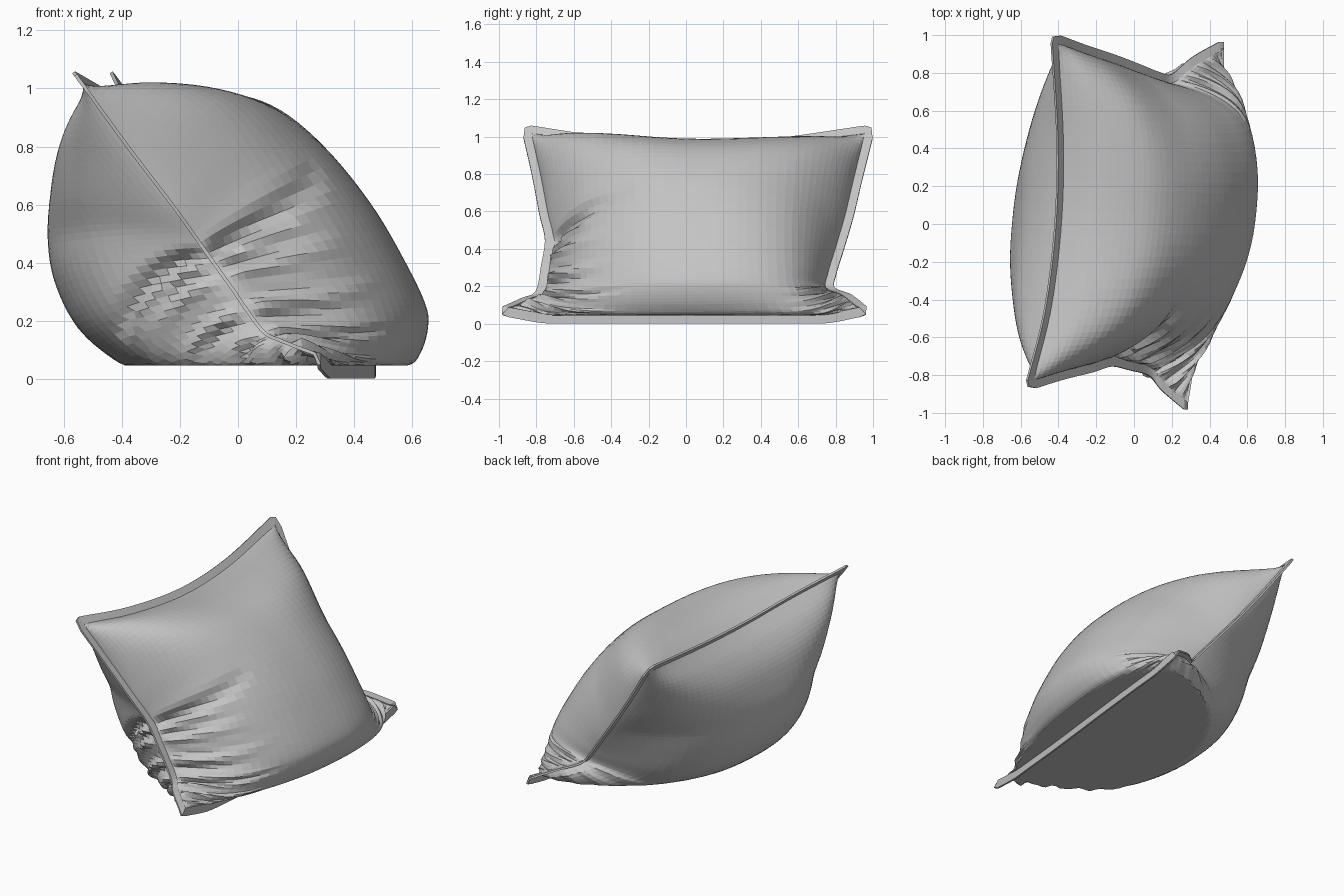
import bpy, bmesh, math
from mathutils import Vector

if "Cube" in bpy.data.objects:
    bpy.data.objects.remove(bpy.data.objects["Cube"], do_unlink=True)

NU, NV = 56, 46          # rows down the cushion, columns across it
FLOOR = 0.045            # height of the flattened underside

fabric = bpy.data.materials.new("grey_fabric")
fabric.use_nodes = True
GREY = (0.55, 0.55, 0.55, 1)
fabric.diffuse_color = GREY
fabric.node_tree.nodes["Principled BSDF"].inputs["Base Color"].default_value = GREY


def curve(points):
    """Smooth curve through points, evaluated from 0 to 1."""
    p = [Vector(q) for q in points]
    p = [2 * p[0] - p[1]] + p + [2 * p[-1] - p[-2]]
    n = len(p) - 3

    def at(t):
        k = min(int(t * n), n - 1)
        f = t * n - k
        a, b, c, d = p[k:k + 4]
        return 0.5 * (2 * b + (c - a) * f + (2 * a - 5 * b + 4 * c - d) * f ** 2
                      + (3 * b - a - 3 * c + d) * f ** 3)
    return at


# Seam edges
front = curve([(-.54, -.83, 1.02), (-.38, -.78, .80), (-.22, -.74, .59), (-.12, -.71, .45),
               (-.02, -.73, .31), (.08, -.76, .17), (.15, -.84, .13), (.28, -.95, .08)])
back = curve([(-.41, .96, 1.02), (-.25, .90, .78), (-.10, .85, .57), (.03, .80, .40),
              (.13, .76, .27), (.20, .75, .19), (.31, .84, .15), (.47, .93, .08)])
top = curve([(-.54, -.83, 1.02), (-.445, -.45, .965), (-.39, 0, .93), (-.38, .45, .95), (-.41, .96, 1.02)])
bottom = curve([(.28, -.95, .08), (.315, -.72, .045), (.35, -.36, .045), (.39, 0, .045),
                (.43, .36, .045), (.465, .72, .045), (.47, .93, .08)])

# Middle cross-sections of the two fabric panels, from top seam to bottom seam
upper = curve([(x, 0, z) for x, z in (
    (-.39, .93), (-.22, .985), (-.02, .98), (.14, .925), (.30, .79), (.45, .60),
    (.56, .41), (.63, .26), (.64, .18), (.61, .09), (.55, .04), (.39, .045))])
lower = curve([(x, 0, z) for x, z in (
    (-.39, .93), (-.51, .84), (-.59, .73), (-.635, .58), (-.645, .46), (-.62, .32),
    (-.55, .18), (-.45, .085), (-.33, .02), (-.10, -.06), (.15, -.04), (.39, .045))])


def sheet(u, s):
    """Surface spanning the four seam edges."""
    ruled = front(u).lerp(back(u), s) + top(s).lerp(bottom(s), u)
    return ruled - top(0).lerp(bottom(0), u).lerp(top(1).lerp(bottom(1), u), s)


def puff(u, s, side):
    """Share of the middle bulge left towards the side seams, fullest by the top seam."""
    k = min(1, u / 0.38)
    k = k * k * (3 - 2 * k)
    if side == 1:
        s **= 1 + 0.25 * u
    power = 5 - 2.5 * k
    root = 0.4 + 0.35 * k
    return max(0, 1 - abs(2 * s - 1) ** power) ** root


def param(j):
    """Columns gather towards the side seams."""
    return (1 + math.sin(math.pi * (j / NV - 0.5))) / 2


def wrinkle(u, s, side):
    """Puckers at the lower corners and one deep crease in front."""
    out = 0
    reach, shear = (0.28, 0.15) if side == 1 else (0.24, -0.9)
    reach += 0.05 * math.sin(u * 37)
    near = max(0, 1 - s / reach) * min(1, s / 0.02)
    if near:
        slant = u + s * shear
        out -= 0.055 * near ** 0.6 * math.exp(-((slant - 0.45) / 0.022) ** 2)
        if slant > 0.47 and u < 0.98:
            out += near * (0.018 * math.sin(slant * 72) + 0.009 * math.sin(slant * 121) + 0.008)
    near = max(0, 1 - (1 - s) / 0.22) * min(1, (1 - s) / 0.02)
    if near and 0.7 < u < 0.98:
        depth, swell = (0.016, 0) if side == 1 else (0.006, 0.035)
        out += near * (swell * math.sin(math.pi * (u - 0.7) / 0.28) + depth * math.sin(u * 95 + s * 8))
    return out


# Stuffed cushion: two panels joined at the seam
bm = bmesh.new()
verts = {}


def vert(i, j, side):
    on_seam = i in (0, NU) or j in (0, NV)
    key = (i, j, 0 if on_seam else side)
    if key not in verts:
        u, s = i / NU, param(j)
        co = sheet(u, s)
        if not on_seam:
            section = upper if side == 1 else lower
            co += (section(u) - sheet(u, 0.5)) * puff(u, s, side)
        verts[key] = bm.verts.new(co)
    return verts[key]


for side in (1, 2):
    for i in range(NU):
        for j in range(NV):
            bm.faces.new([vert(i, j, side), vert(i + 1, j, side),
                          vert(i + 1, j + 1, side), vert(i, j + 1, side)])
bmesh.ops.recalc_face_normals(bm, faces=bm.faces)
bm.normal_update()
normals = {key: v.normal.copy() for key, v in verts.items()}
for (i, j, side), v in verts.items():
    if side:
        v.co += normals[i, j, side] * wrinkle(i / NU, param(j), side)
    v.co.z = max(v.co.z, FLOOR)


def finish(name, bm):
    mesh = bpy.data.meshes.new(name)
    bm.to_mesh(mesh)
    bm.free()
    mesh.materials.append(fabric)
    obj = bpy.data.objects.new(name, mesh)
    bpy.context.collection.objects.link(obj)
    return obj


# Flat welt running round the seam
loop = ([(0, j) for j in range(NV)] + [(i, NV) for i in range(NU)]
        + [(NU, j) for j in range(NV, 0, -1)] + [(i, 0) for i in range(NU, 0, -1)])
seam = [verts[i, j, 0].co.copy() for i, j in loop]
outward = []
for i, j in loop:
    d = Vector((0, 0, 0))
    if i == 0:
        d += Vector((-.6, 0, .8))
    if i == NU:
        d += Vector((0, 0, -1))
    if j == 0:
        d += Vector((0, -1, 0))
    if j == NV:
        d += Vector((0, 1, 0))
    outward.append(d.normalized())
finish("cushion", bm)

bm = bmesh.new()
rings = []
for p, d in zip(seam, outward):
    tip = p + d * 0.045
    tip.z = max(tip.z, 0)
    rings.append((bm.verts.new(p - d * 0.008), bm.verts.new(tip)))
for k, (a, b) in enumerate(rings):
    c, d = rings[(k + 1) % len(rings)]
    bm.faces.new([a, b, d, c])
bmesh.ops.recalc_face_normals(bm, faces=bm.faces)
welt = finish("seam_welt", bm)
solid = welt.modifiers.new("thickness", 'SOLIDIFY')
solid.thickness = 0.012
solid.offset = 0
